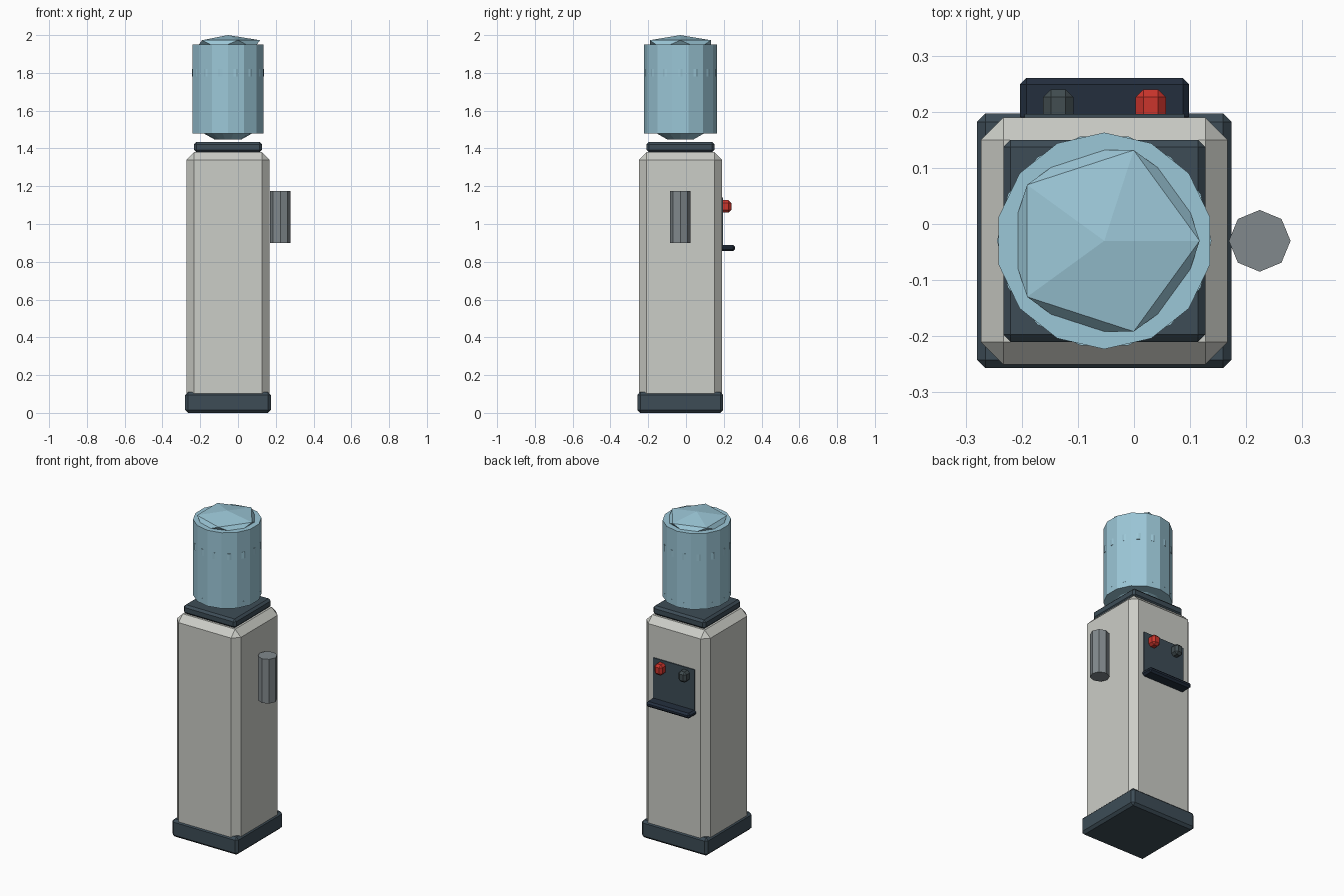
import bpy, bmesh
from math import pi
from mathutils import Matrix

cube = bpy.data.objects.get("Cube")
if cube:
    bpy.data.objects.remove(cube, do_unlink=True)

CX, CY = -0.053, -0.03  # axis of the cabinet and bottle


def material(name, rgb):
    m = bpy.data.materials.new(name)
    m.use_nodes = True
    m.diffuse_color = (*rgb, 1)
    m.node_tree.nodes["Principled BSDF"].inputs["Base Color"].default_value = (*rgb, 1)
    return m


CABINET = material("warm light grey", (0.60, 0.61, 0.57))
SLATE = material("dark slate", (0.047, 0.073, 0.094))
NAVY = material("dark navy", (0.017, 0.028, 0.048))
WATER = material("water blue", (0.33, 0.57, 0.68))
STEEL = material("cup grey", (0.22, 0.25, 0.265))
RED = material("hot tap red", (0.60, 0.035, 0.025))
TAP = material("cold tap grey", (0.055, 0.075, 0.082))


def finish(name, bm, mat):
    bmesh.ops.recalc_face_normals(bm, faces=bm.faces)
    mesh = bpy.data.meshes.new(name)
    bm.to_mesh(mesh)
    bm.free()
    mesh.materials.append(mat)
    obj = bpy.data.objects.new(name, mesh)
    bpy.context.collection.objects.link(obj)
    return obj


def box(name, x, y, z, mat, chamfer=0.0):
    """Chamfered box from (low, high) ranges."""
    bm = bmesh.new()
    bmesh.ops.create_cube(bm, size=1)
    for v in bm.verts:
        v.co = [sum(r) / 2 + c * (r[1] - r[0]) for r, c in zip((x, y, z), v.co)]
    if chamfer:
        bmesh.ops.bevel(bm, geom=bm.edges[:], offset=chamfer, segments=1,
                        affect='EDGES', clamp_overlap=True)
    return finish(name, bm, mat)


def square(name, half, z, mat, chamfer):
    return box(name, (CX - half, CX + half), (CY - half, CY + half), z, mat, chamfer)


def prism(name, x, y, z, r_low, r_high, sides, mat, turn=0.0):
    bm = bmesh.new()
    place = Matrix.Translation((x, y, sum(z) / 2)) @ Matrix.Rotation(turn, 4, 'Z')
    bmesh.ops.create_cone(bm, cap_ends=True, segments=sides, radius1=r_low,
                          radius2=r_high, depth=z[1] - z[0], matrix=place)
    return finish(name, bm, mat)


# Cabinet
square("base", 0.227, (0, 0.11), SLATE, 0.015)
square("cabinet", 0.22, (0.003, 1.38), CABINET, 0.04)
square("bottle_collar", 0.18, (1.38, 1.435), SLATE, 0.013)

# Water bottle: fourteen-sided with corners on the y axis
SIDES = 14
# create_cone puts its first corner on +y
prism("bottle", CX, CY, (1.48, 1.951), 0.193, 0.193, SIDES, WATER)
prism("bottle_neck", CX, CY, (1.447, 1.514), 0.07, 0.19, SIDES, WATER, pi / SIDES)
prism("bottle_band", CX, CY, (1.78, 1.82), 0.191, 0.191, SIDES, WATER, pi / SIDES)

# Faceted crown: flattened icosahedron with a corner towards +x
bm = bmesh.new()
bmesh.ops.create_icosphere(bm, subdivisions=1, radius=1)
top = max(bm.verts, key=lambda v: v.co.z)
ring = top.link_edges[0].other_vert(top).co.copy()
turn = Matrix.Rotation(-pi / 2 + pi / 2, 4, 'Z')
angle = ring.to_2d().angle_signed((1, 0)) if ring.to_2d().length else 0
# angle_signed is clockwise positive
turn = Matrix.Rotation(-angle, 4, 'Z')
place = Matrix.Translation((CX, CY, 1.951)) @ Matrix.Diagonal((0.19, 0.19, 0.049, 1))
if abs((turn @ ring).y) > 0.01:
    turn = Matrix.Rotation(angle, 4, 'Z')
bmesh.ops.transform(bm, matrix=place @ turn, verts=bm.verts)
finish("bottle_crown", bm, WATER)

# Dispenser on the back face
box("dispenser_panel", (-0.195, 0.09), (0.18, 0.196), (0.865, 1.14), SLATE)
box("drip_tray", (-0.203, 0.098), (0.18, 0.26), (0.857, 0.89), NAVY, 0.011)
for name, x, mat in (("hot_tap", 0.03, RED), ("cold_tap", -0.135, TAP)):
    box(name, (x - 0.027, x + 0.027), (0.18, 0.24), (1.06, 1.126), mat, 0.014)

# Cup holder on the left side
prism("cup_holder", 0.224, CY, (0.9, 1.175), 0.055, 0.055, 8, STEEL)
